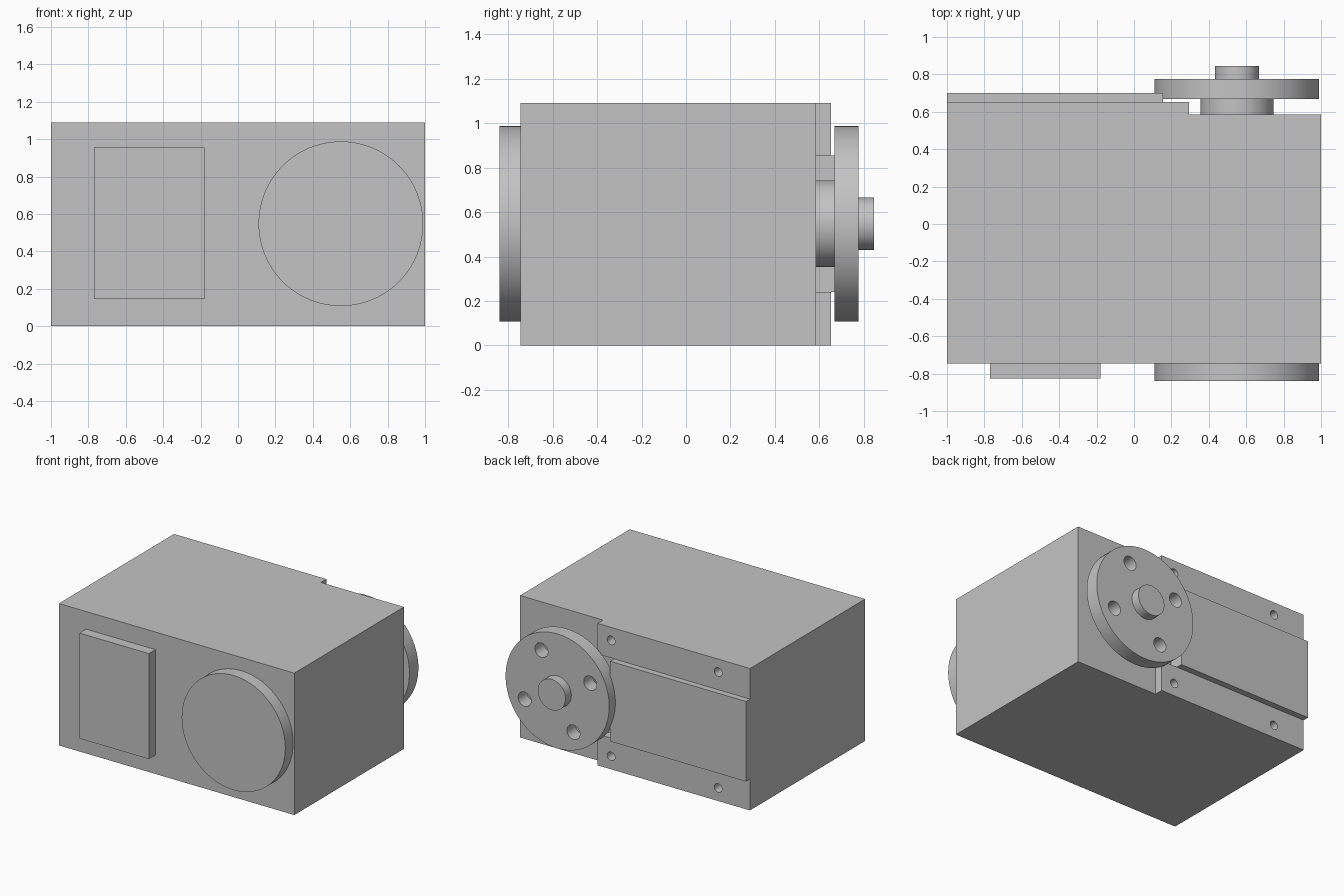
import bpy
import bmesh
from math import radians, cos, sin
from mathutils import Matrix, Vector

if "Cube" in bpy.data.objects:
    bpy.data.objects.remove(bpy.data.objects["Cube"], do_unlink=True)

grey = bpy.data.materials.new("plain grey")
grey.use_nodes = True
GREY = (0.55, 0.55, 0.55, 1)
grey.diffuse_color = GREY
grey.node_tree.nodes["Principled BSDF"].inputs["Base Color"].default_value = GREY


def finish(name, bm):
    bmesh.ops.recalc_face_normals(bm, faces=bm.faces)
    mesh = bpy.data.meshes.new(name)
    bm.to_mesh(mesh)
    bm.free()
    mesh.materials.append(grey)
    obj = bpy.data.objects.new(name, mesh)
    bpy.context.collection.objects.link(obj)
    return obj


def box(name, low, high):
    bm = bmesh.new()
    low, high = Vector(low), Vector(high)
    size = Matrix.Diagonal((high - low).to_4d())
    size[3][3] = 1
    bmesh.ops.create_cube(bm, size=1, matrix=Matrix.Translation((low + high) / 2) @ size)
    return finish(name, bm)


def disc(name, x, z, radius, y0, y1, sides=96):
    """Cylinder lying along the y axis."""
    bm = bmesh.new()
    place = Matrix.Translation((x, (y0 + y1) / 2, z)) @ Matrix.Rotation(radians(90), 4, "X")
    bmesh.ops.create_cone(bm, cap_ends=True, segments=sides, radius1=radius,
                          radius2=radius, depth=y1 - y0, matrix=place)
    return finish(name, bm)


def select(obj):
    bpy.ops.object.select_all(action="DESELECT")
    obj.select_set(True)
    bpy.context.view_layer.objects.active = obj


def cut(obj, cutters):
    for cutter in cutters:
        cutter.hide_render = True
        mod = obj.modifiers.new("cut", "BOOLEAN")
        mod.operation = "DIFFERENCE"
        mod.solver = "EXACT"
        mod.object = cutter
        select(obj)
        bpy.ops.object.modifier_apply(modifier=mod.name)
        bpy.data.objects.remove(cutter, do_unlink=True)


def smooth(obj):
    select(obj)
    bpy.ops.object.shade_smooth_by_angle(angle=radians(30))


HEIGHT = 1.09
FRONT, BACK, STEP = -0.745, 0.585, 0.652
CX, CZ = 0.55, 0.548

# Housing: stepped plan outline raised to full height
bm = bmesh.new()
outline = [(-1, FRONT), (1, FRONT), (1, BACK), (0.295, BACK), (0.295, STEP), (-1, STEP)]
base = bm.faces.new([bm.verts.new((x, y, 0)) for x, y in outline])
grown = bmesh.ops.extrude_face_region(bm, geom=[base])["geom"]
bmesh.ops.translate(bm, vec=(0, 0, HEIGHT),
                    verts=[v for v in grown if isinstance(v, bmesh.types.BMVert)])
housing = finish("housing", bm)

# Recess beside the cover plate, and four screw holes in the step
cutters = [box("recess_cutter", (0.155, BACK, 0.24), (0.4, 0.8, 0.855))]
for x in (-0.73, 0.18):
    for z in (0.1, HEIGHT - 0.1):
        cutters.append(disc("screw_cutter", x, z, 0.033, 0.56, 0.75, 32))
cut(housing, cutters)
smooth(housing)

# Raised cover plate on the back
box("back_cover", (-1, STEP, 0.24), (0.155, 0.7, 0.855))

# Front plate and round front cap
box("front_plate", (-0.77, -0.825, 0.145), (-0.18, FRONT, 0.955))
smooth(disc("front_cap", CX, CZ, 0.44, -0.84, FRONT))

# Output shaft: hub, drilled flange and end boss
smooth(disc("hub", CX, CZ, 0.195, BACK, 0.667))
flange = disc("flange", CX, CZ, 0.44, 0.667, 0.775)
holes = []
for i in range(4):
    a = radians(64 + 90 * i)
    holes.append(disc("bolt_cutter", CX + 0.31 * cos(a), CZ + 0.31 * sin(a),
                      0.055, 0.6, 0.85, 32))
cut(flange, holes)
smooth(flange)
smooth(disc("end_boss", CX, CZ, 0.118, 0.775, 0.845))
